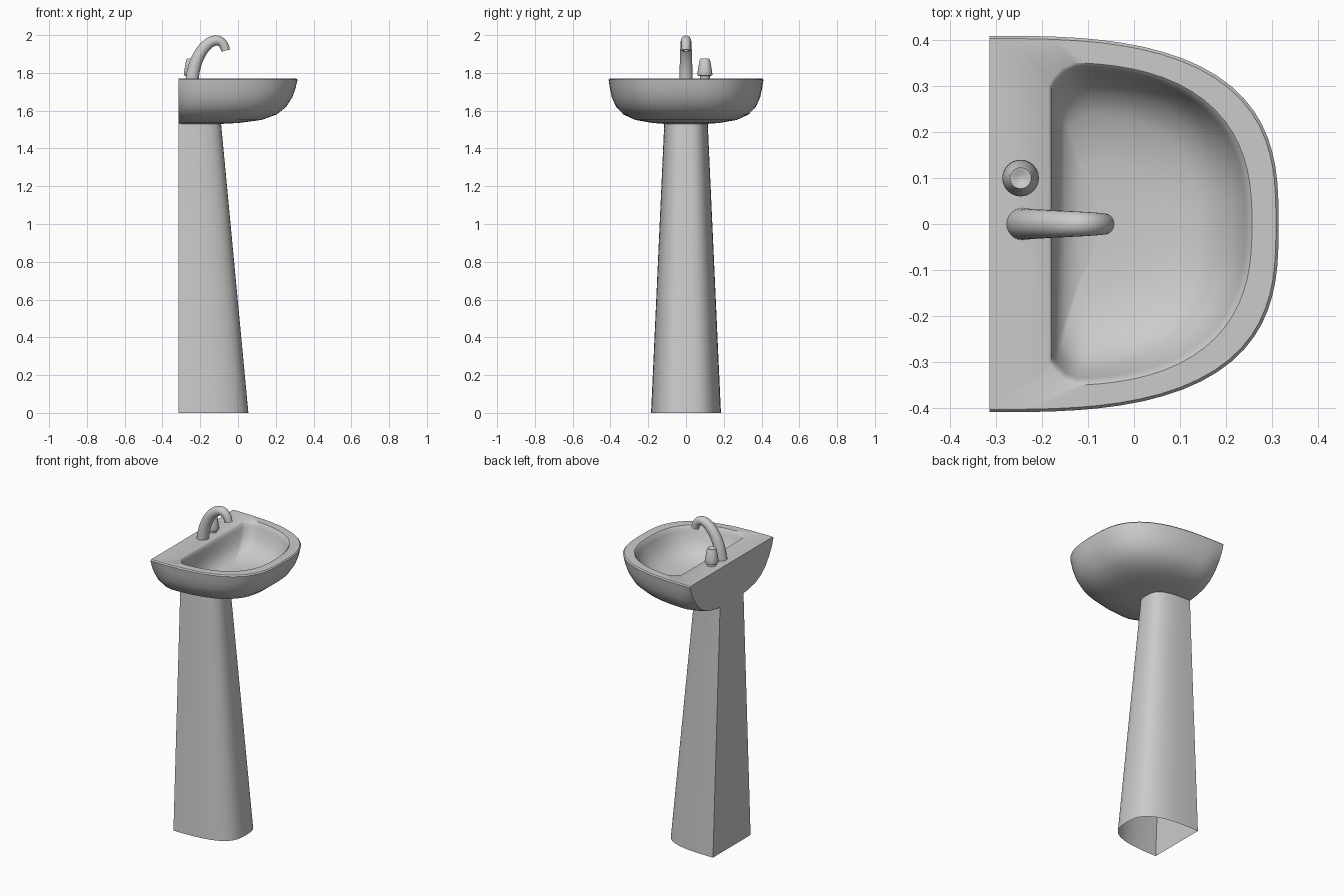
import bpy, bmesh, math
from mathutils import Vector
from mathutils.geometry import interpolate_bezier

if "Cube" in bpy.data.objects:
    bpy.data.objects.remove(bpy.data.objects["Cube"])


def loft(name, rings, cap_start=False, cap_end=False, angle=40):
    """Skin a list of equal-length closed rings."""
    bm = bmesh.new()
    loops = [[bm.verts.new(p) for p in ring] for ring in rings]
    n = len(loops[0])
    for a, b in zip(loops, loops[1:]):
        for i in range(n):
            j = (i + 1) % n
            bm.faces.new((a[i], a[j], b[j], b[i]))
    if cap_start:
        bm.faces.new(loops[0])
    if cap_end:
        bm.faces.new(loops[-1])
    bmesh.ops.recalc_face_normals(bm, faces=bm.faces)
    mesh = bpy.data.meshes.new(name)
    bm.to_mesh(mesh)
    bm.free()
    obj = bpy.data.objects.new(name, mesh)
    bpy.context.collection.objects.link(obj)
    bpy.ops.object.select_all(action='DESELECT')
    obj.select_set(True)
    bpy.context.view_layer.objects.active = obj
    bpy.ops.object.shade_smooth_by_angle(angle=math.radians(angle))
    return obj


def d_ring(x0, depth, half, z, n=2.9, pinch=0.0, reach=0.1, steps=24):
    """D outline: straight back at x0, squarish round front; pinch narrows the back end."""
    pts = []
    for k in range(-steps, steps + 1):
        s = abs(k) / steps
        t = math.pi / 2 * s * s * (3 - 2 * s)
        x = depth * max(math.cos(t), 0) ** (2 / n)
        if s == 1:
            x = 0
        y = math.copysign(half * math.sin(t) ** (2 / n), k)
        y *= 1 - pinch * max(0, 1 - x / reach) ** 2
        pts.append((x0 + x, y, z))
    return pts


def circle(center, r, u, v, n=24):
    return [center + r * (math.cos(a) * u + math.sin(a) * v)
            for a in (2 * math.pi * i / n for i in range(n))]


X, Y, Z = Vector((1, 0, 0)), Vector((0, 1, 0)), Vector((0, 0, 1))
BACK = -0.315

# Pedestal: open tapered D-shaped tube
loft("pedestal", [d_ring(BACK, 0.37, 0.185, 0, 3), d_ring(BACK, 0.225, 0.115, 1.535, 3)])

# Basin: underside up to the rim, then down into the bowl
outside = [(0.225, 0.115, 1.53, 0.1), (0.32, 0.18, 1.535, 0.12), (0.44, 0.27, 1.551, 0.14),
           (0.52, 0.333, 1.58, 0.13), (0.57, 0.371, 1.62, 0.1), (0.602, 0.393, 1.67, 0.06),
           (0.62, 0.404, 1.72, 0.02), (0.63, 0.41, 1.764, 0), (0.624, 0.404, 1.771, 0)]
inside = [(-0.186, 0.443, 0.352, 1.771), (-0.18, 0.43, 0.344, 1.764), (-0.177, 0.42, 0.336, 1.74),
          (-0.172, 0.395, 0.318, 1.69), (-0.164, 0.355, 0.29, 1.645), (-0.15, 0.29, 0.24, 1.61),
          (-0.12, 0.18, 0.14, 1.592), (-0.08, 0.08, 0.05, 1.588)]
rings = [d_ring(BACK, d, h, z, pinch=p) for d, h, z, p in outside]
rings += [d_ring(x, d, h, z, 2.6, 0.14, 0.06) for x, d, h, z in inside]
loft("basin", rings, cap_start=True, cap_end=True)

# Spout: tapered tube along an arc
path = interpolate_bezier(Vector((-0.243, 0, 1.765)), Vector((-0.225, 0, 1.95)),
                          Vector((-0.09, 0, 2.035)), Vector((-0.065, 0, 1.918)), 24)
rings = []
for i, p in enumerate(path):
    tangent = (path[min(i + 1, 23)] - path[max(i - 1, 0)]).normalized()
    rings.append(circle(p, 0.035 - 0.012 * i / 23, tangent.cross(Y), Y))
rings.append(circle(path[-1], 0.016, tangent.cross(Y), Y))
rings.append(circle(path[-1] - tangent * 0.012, 0.015, tangent.cross(Y), Y))
loft("spout", rings, True, True)

# Tap handle: turned knob with a dished top
profile = [(0.026, 1.765), (0.026, 1.783), (0.038, 1.786), (0.04, 1.792), (0.037, 1.815),
           (0.028, 1.866), (0.023, 1.875), (0.017, 1.874), (0.01, 1.869)]
loft("tap_handle", [circle(Vector((-0.247, 0.1, z)), r, X, Y) for r, z in profile], True, True)
